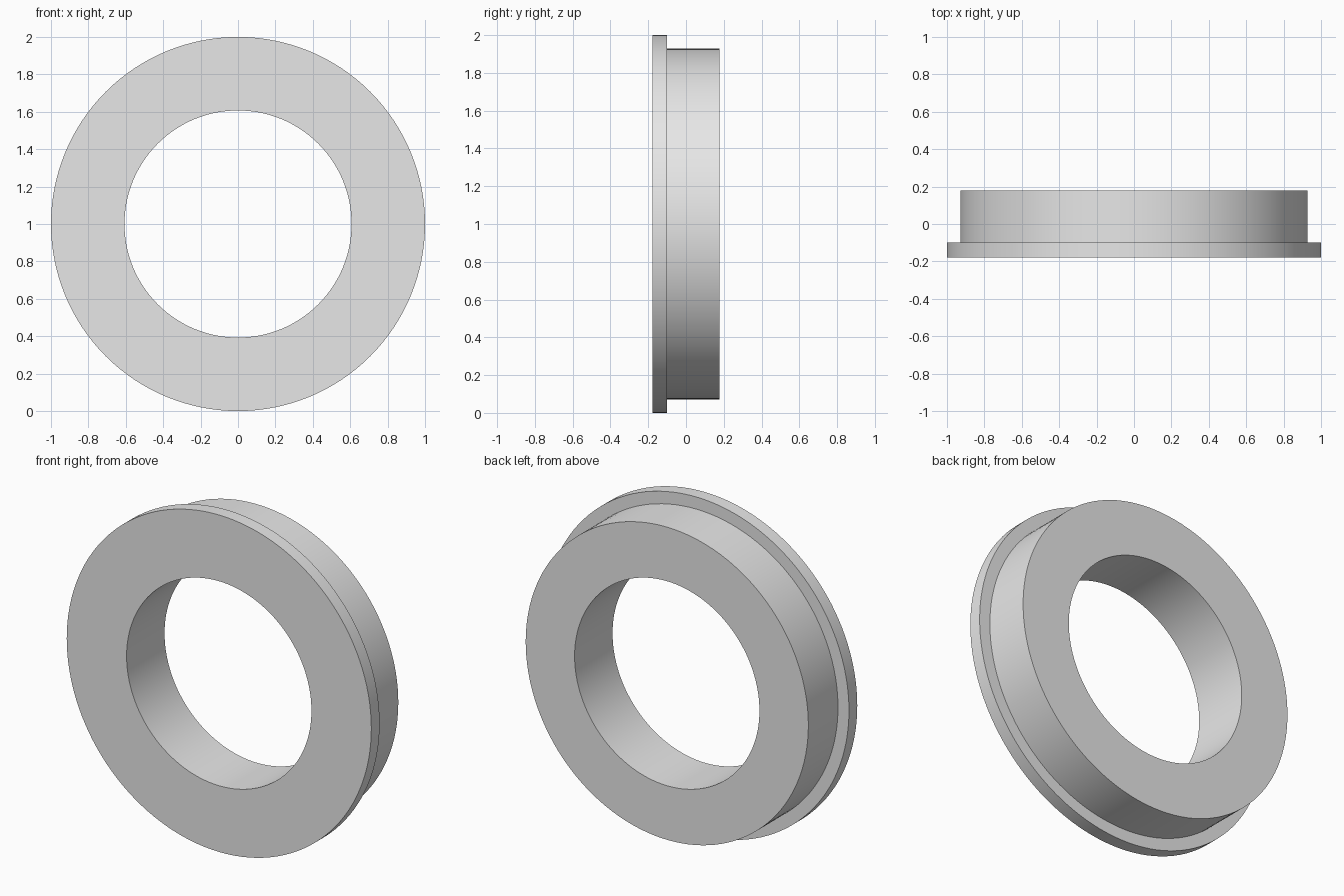
import bpy
import bmesh
import math
from mathutils import Matrix, Vector

SEGMENTS = 128
BORE_RADIUS = 0.607
BODY_RADIUS = 0.928
FLANGE_RADIUS = 1.0
FRONT, STEP, BACK = -0.178, -0.1, 0.178

cube = bpy.data.objects.get("Cube")
if cube:
    bpy.data.objects.remove(cube, do_unlink=True)

# Plain grey material
grey = bpy.data.materials.new("light grey")
grey.use_nodes = True
colour = (0.8, 0.8, 0.8, 1)
grey.diffuse_color = colour
grey.node_tree.nodes["Principled BSDF"].inputs["Base Color"].default_value = colour

# Closed cross-section (radius, depth) of the flanged ring
profile = [
    (BORE_RADIUS, FRONT),
    (FLANGE_RADIUS, FRONT),
    (FLANGE_RADIUS, STEP),
    (BODY_RADIUS, STEP),
    (BODY_RADIUS, BACK),
    (BORE_RADIUS, BACK),
]

# Spin the section around the y axis
bm = bmesh.new()
verts = [bm.verts.new((r, y, 0)) for r, y in profile]
edges = [bm.edges.new((v, verts[(i + 1) % len(verts)])) for i, v in enumerate(verts)]
bmesh.ops.spin(bm, geom=verts + edges, cent=Vector(), axis=Vector((0, 1, 0)),
               angle=math.tau, steps=SEGMENTS)
bmesh.ops.remove_doubles(bm, verts=bm.verts, dist=0.0001)
bmesh.ops.recalc_face_normals(bm, faces=bm.faces)
bmesh.ops.transform(bm, matrix=Matrix.Translation((0, 0, FLANGE_RADIUS)), verts=bm.verts)

mesh = bpy.data.meshes.new("flanged_ring")
bm.to_mesh(mesh)
bm.free()
mesh.materials.append(grey)
ring = bpy.data.objects.new("flanged_ring", mesh)
bpy.context.collection.objects.link(ring)

# Smooth round walls with crisp rims
bpy.ops.object.select_all(action="DESELECT")
ring.select_set(True)
bpy.context.view_layer.objects.active = ring
bpy.ops.object.shade_smooth_by_angle(angle=math.radians(30))
